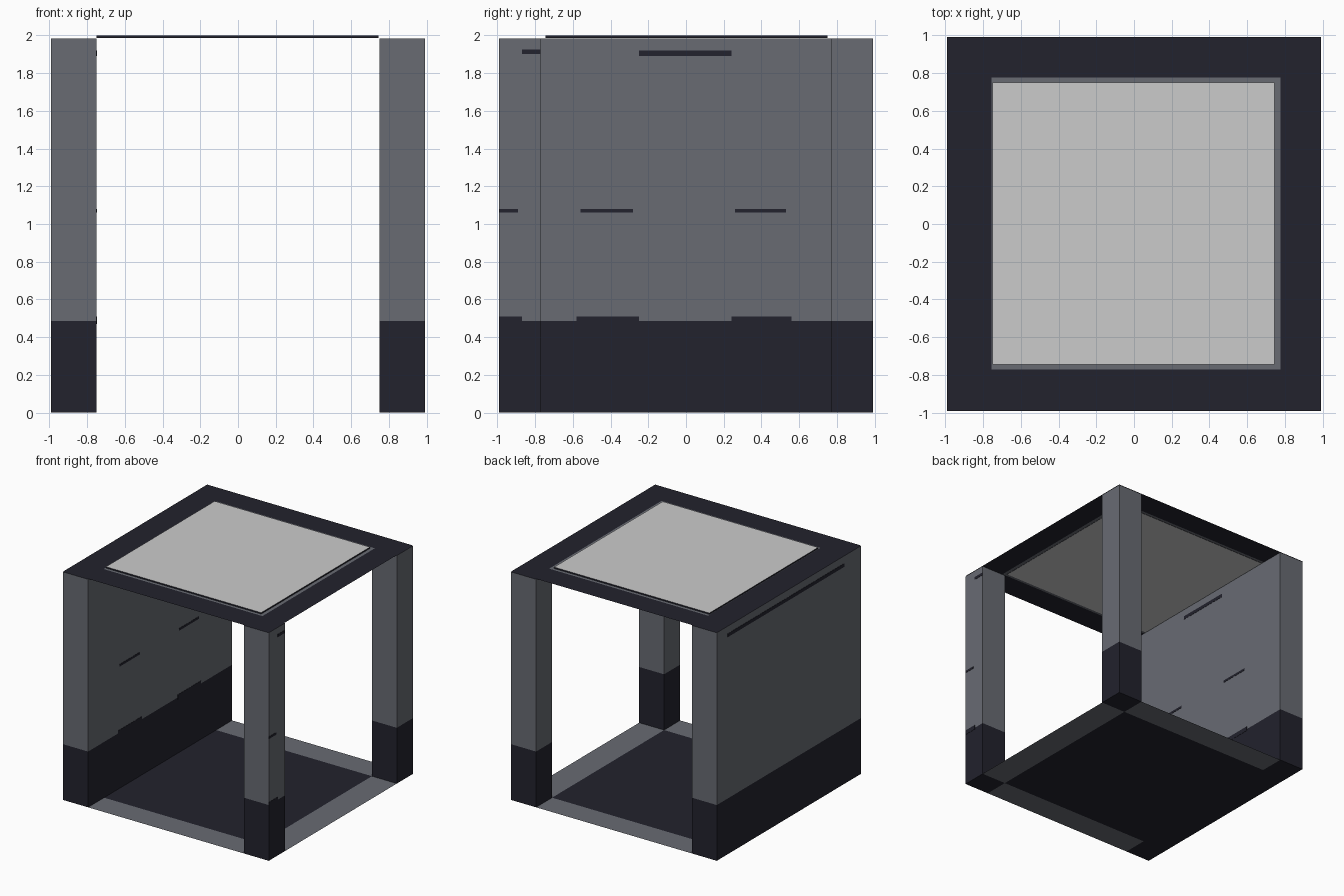
import bpy, bmesh
from mathutils import Vector

if "Cube" in bpy.data.objects:
    bpy.data.objects.remove(bpy.data.objects["Cube"])


def material(name, rgb):
    m = bpy.data.materials.new(name)
    m.diffuse_color = (*rgb, 1)
    m.use_nodes = True
    m.node_tree.nodes["Principled BSDF"].inputs["Base Color"].default_value = m.diffuse_color
    return m


DARK = material("dark navy", (0.016, 0.016, 0.026))
GRAY = material("steel gray", (0.138, 0.147, 0.171))
LIGHT = material("light gray", (0.60, 0.60, 0.60))

OUT, IN_X, IN_Y, TOP, BAND = 0.99, 0.75, 0.77, 1.984, 0.485


def finish(name, bm, mats):
    me = bpy.data.meshes.new(name)
    bm.to_mesh(me)
    bm.free()
    for m in mats:
        me.materials.append(m)
    ob = bpy.data.objects.new(name, me)
    bpy.context.collection.objects.link(ob)
    return ob


def box(name, lo, hi, mats, rule=None, cut_z=None):
    """Box between two corners, optionally cut at a height and coloured by a rule."""
    lo, hi = Vector(lo), Vector(hi)
    bm = bmesh.new()
    bmesh.ops.create_cube(bm, size=1)
    for v in bm.verts:
        v.co = (lo + hi) / 2 + v.co * (hi - lo)
    if cut_z:
        bmesh.ops.bisect_plane(bm, geom=bm.verts[:] + bm.edges[:] + bm.faces[:],
                               plane_co=(0, 0, cut_z), plane_no=(0, 0, 1))
    bm.normal_update()
    if rule:
        for f in bm.faces:
            f.material_index = rule(f)
    return finish(name, bm, mats)


def plane(name, x0, x1, y0, y1, z, mat):
    bm = bmesh.new()
    bm.faces.new([bm.verts.new(p) for p in
                  ((x0, y0, z), (x1, y0, z), (x1, y1, z), (x0, y1, z))])
    return finish(name, bm, [mat])


def band_rule(f):
    # dark below the paint line and on the end caps
    return 0 if f.calc_center_median().z < BAND or abs(f.normal.z) > 0.5 else 1


# Solid left wall and two right posts
box("left_wall", (-OUT, -OUT, 0), (-IN_X, OUT, TOP), [DARK, GRAY], band_rule, BAND)
for s, side in ((-1, "front"), (1, "back")):
    y0, y1 = sorted((s * IN_Y, s * OUT))
    box(side + "_right_post", (IN_X, y0, 0), (OUT, y1, TOP), [DARK, GRAY], band_rule, BAND)
    # Floor border strip between the posts
    plane(side + "_floor_strip", -IN_X, IN_X, y0, y1, 0, GRAY)
plane("right_floor_strip", IN_X, OUT, -IN_Y, IN_Y, 0, GRAY)
plane("floor_panel", -IN_X, IN_X, -IN_Y, IN_Y, 0, DARK)


# Roof frame ring with a narrow gray lip around the panel
def ring(name, a, b, z, mat):
    """Flat ring between rectangles (x0, x1, y0, y1) a (outer) and b (inner)."""
    bm = bmesh.new()
    loops = [[bm.verts.new(p) for p in ((r[0], r[2], z), (r[1], r[2], z),
                                        (r[1], r[3], z), (r[0], r[3], z))] for r in (a, b)]
    for i in range(4):
        j = (i + 1) % 4
        bm.faces.new((loops[0][i], loops[0][j], loops[1][j], loops[1][i]))
    return finish(name, bm, [mat])


LIP = (-0.755, 0.775, -0.77, 0.775)
PANEL = (-0.75, 0.745, -0.745, 0.75)
ring("roof_frame", (-OUT, OUT, -OUT, OUT), LIP, 1.988, DARK)
ring("roof_lip", LIP, PANEL, 1.988, GRAY)
box("roof_panel", (PANEL[0], PANEL[2], 1.986), (PANEL[1], PANEL[3], 2.0),
    [DARK, LIGHT], lambda f: int(abs(f.normal.z) > 0.5))

# Painted marks as thin plates
E = 0.002
box("outer_wall_mark", (-OUT - E, -0.76, 1.89), (-OUT + E, 0.84, 1.92), [DARK])
box("inner_wall_mark", (-IN_X - E, -0.25, 1.89), (-IN_X + E, 0.24, 1.92), [DARK])
box("front_post_mark", (OUT - E, -0.87, 1.90), (OUT + E, -IN_Y, 1.925), [DARK])
for i, (y0, y1) in enumerate(((-0.56, -0.28), (0.26, 0.53))):
    box(f"wall_dash_{i}", (-IN_X - E, y0, 1.06), (-IN_X + E, y1, 1.08), [DARK])
    box(f"wall_step_{i}", (-IN_X - E, y0 - 0.02, 0.47), (-IN_X + E, y1 + 0.03, 0.51), [DARK])
box("front_post_step", (OUT - E, -OUT, 0.47), (OUT + E, -0.87, 0.51), [DARK])
box("front_post_dash", (OUT - E, -OUT, 1.06), (OUT + E, -0.89, 1.08), [DARK])
